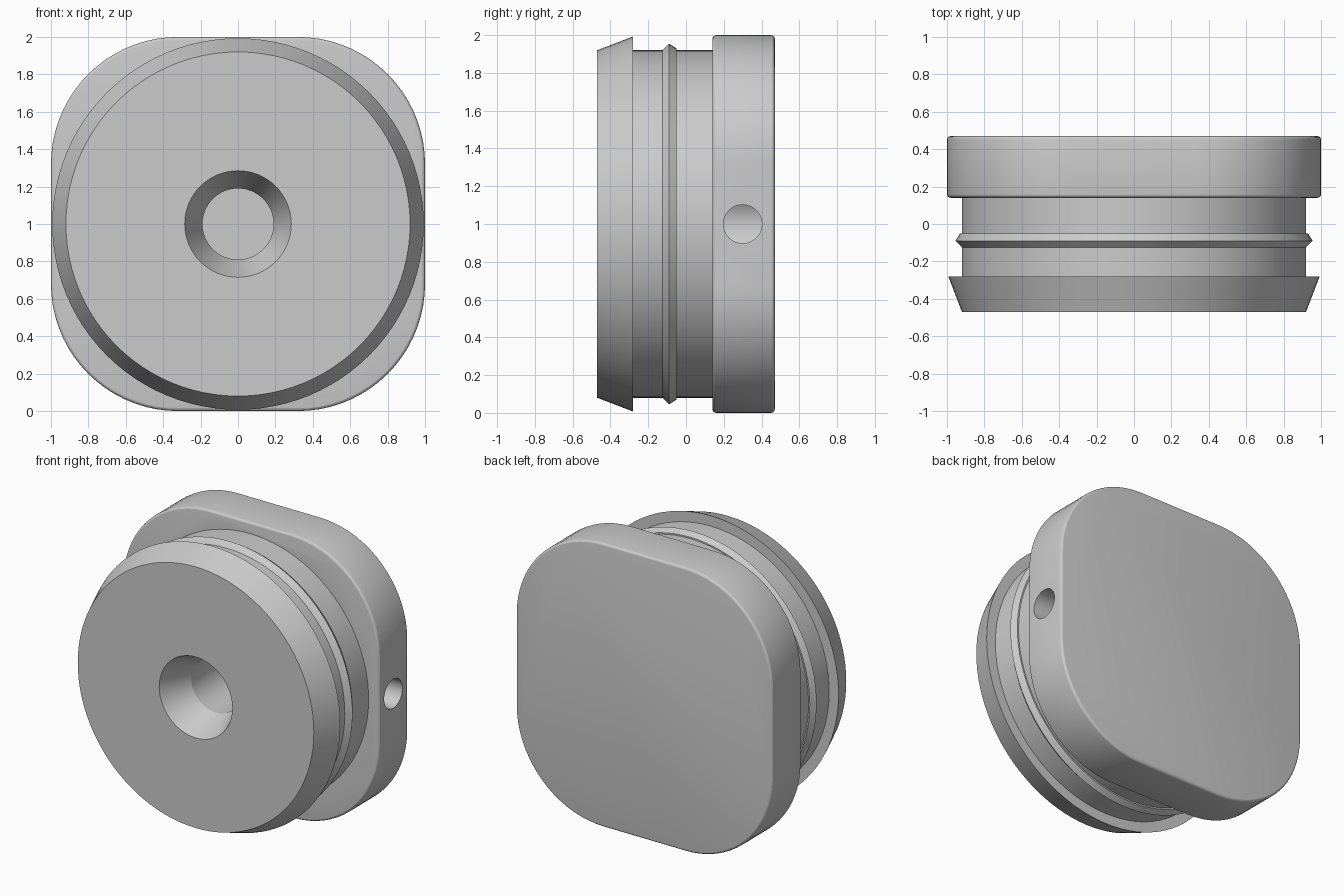
import bpy, bmesh
from math import cos, sin, pi, radians
from mathutils import Matrix

cube = bpy.data.objects.get("Cube")
if cube:
    bpy.data.objects.remove(cube, do_unlink=True)

grey = bpy.data.materials.new("plain grey")
grey.use_nodes = True
colour = (0.6, 0.6, 0.6, 1)
grey.diffuse_color = colour
bsdf = next(n for n in grey.node_tree.nodes if n.type == 'BSDF_PRINCIPLED')
bsdf.inputs["Base Color"].default_value = colour


def finish(bm, name):
    bmesh.ops.recalc_face_normals(bm, faces=bm.faces)
    mesh = bpy.data.meshes.new(name)
    bm.to_mesh(mesh)
    bm.free()
    mesh.materials.append(grey)
    obj = bpy.data.objects.new(name, mesh)
    bpy.context.collection.objects.link(obj)
    return obj


def lathe(name, profile, sides=96):
    """Solid of revolution about the y axis through z = 1; profile of (radius, y)."""
    bm = bmesh.new()
    rings = [[bm.verts.new((r * cos(2 * pi * i / sides), y, 1 + r * sin(2 * pi * i / sides)))
              for i in range(sides)] for r, y in profile]
    for a, b in zip(rings, rings[1:]):
        for i in range(sides):
            j = (i + 1) % sides
            bm.faces.new((a[i], a[j], b[j], b[i]))
    bm.faces.new(rings[0])
    bm.faces.new(rings[-1])
    return finish(bm, name)


def activate(obj):
    bpy.ops.object.select_all(action='DESELECT')
    obj.select_set(True)
    bpy.context.view_layer.objects.active = obj


def boolean(obj, other, operation):
    mod = obj.modifiers.new(operation.title(), 'BOOLEAN')
    mod.operation, mod.object, mod.solver = operation, other, 'EXACT'
    activate(obj)
    bpy.ops.object.modifier_apply(modifier=mod.name)


# Rounded square back plate with softened rims
half, corner, steps = 1.0, 0.68, 18
bm = bmesh.new()
outline = []
for quarter, (sx, sz) in enumerate([(1, 1), (-1, 1), (-1, -1), (1, -1)]):
    for k in range(steps + 1):
        a = (quarter + k / steps) * pi / 2
        outline.append(bm.verts.new((sx * (half - corner) + corner * cos(a), 0.14,
                                     1 + sz * (half - corner) + corner * sin(a))))
face = bm.faces.new(outline)
back = bmesh.ops.extrude_face_region(bm, geom=[face])["geom"]
bmesh.ops.translate(bm, vec=(0, 0.33, 0),
                    verts=[v for v in back if isinstance(v, bmesh.types.BMVert)])
plug = finish(bm, "plug")
bevel = plug.modifiers.new("Rim", 'BEVEL')
bevel.width, bevel.segments, bevel.limit_method = 0.02, 4, 'ANGLE'
bevel.angle_limit = radians(40)
activate(plug)
bpy.ops.object.modifier_apply(modifier=bevel.name)

# Round body: tapered lip, groove, sealing ridge, neck
body = lathe("round_body", [(0.92, -0.47), (0.993, -0.28), (0.92, -0.28), (0.92, -0.125),
                            (0.955, -0.09), (0.93, -0.05), (0.92, -0.05), (0.92, 0.2)])

# Countersunk centre bore and the side hole leading into it
bore = lathe("bore_cutter", [(0.29, -0.48), (0.285, -0.47), (0.19, -0.25), (0.19, 0.41)], 64)
bm = bmesh.new()
bmesh.ops.create_cone(bm, cap_ends=True, segments=48, radius1=0.102, radius2=0.102, depth=1.1,
                      matrix=Matrix.Translation((0.6, 0.3, 1)) @ Matrix.Rotation(pi / 2, 4, 'Y'))
side_hole = finish(bm, "side_hole_cutter")

boolean(plug, body, 'UNION')
boolean(plug, bore, 'DIFFERENCE')
boolean(plug, side_hole, 'DIFFERENCE')
for helper in (body, bore, side_hole):
    bpy.data.objects.remove(helper, do_unlink=True)

activate(plug)
bpy.ops.object.shade_smooth_by_angle(angle=radians(18))
